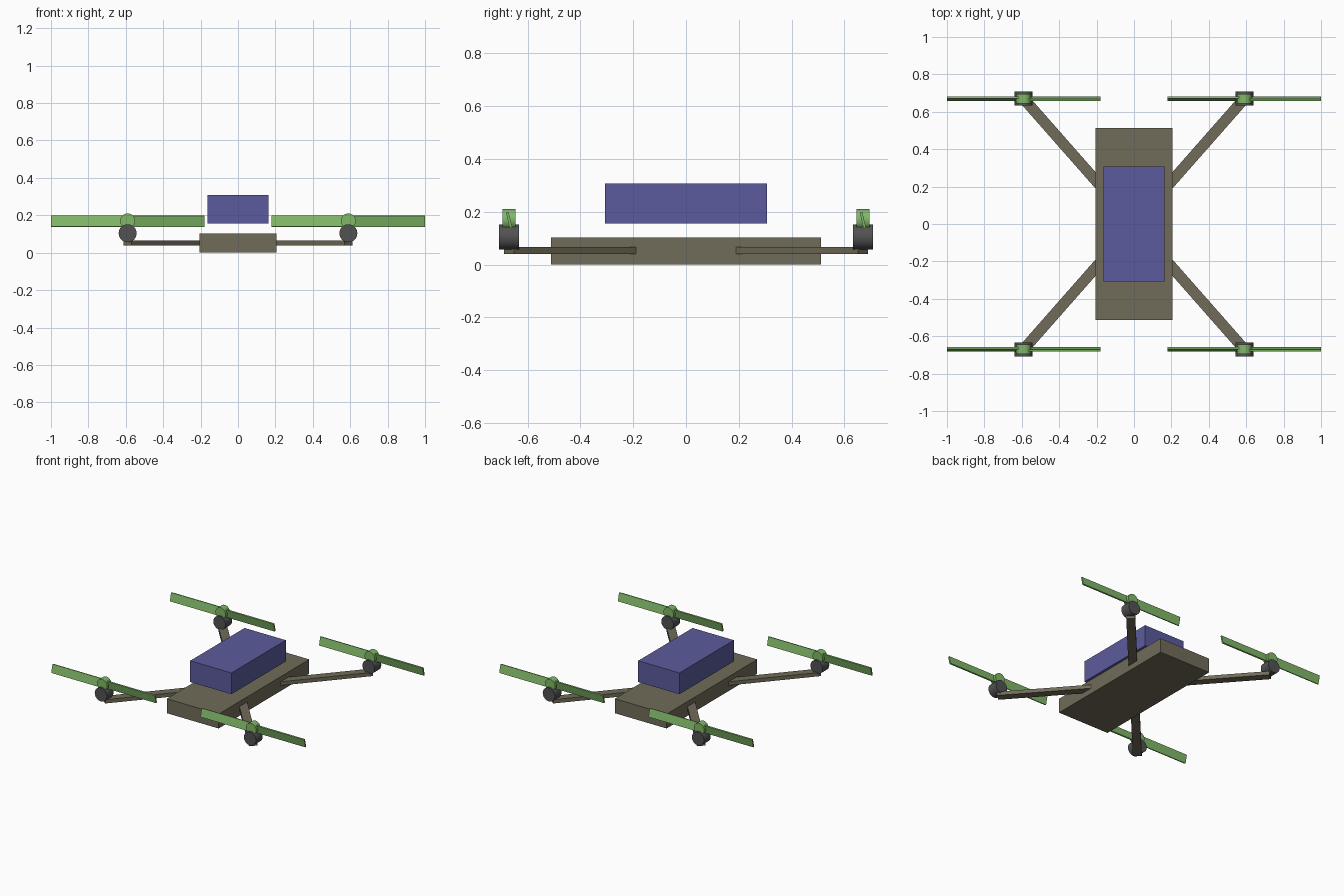
import bpy
from math import radians, atan2, hypot
from mathutils import Matrix

if "Cube" in bpy.data.objects:
    bpy.data.objects.remove(bpy.data.objects["Cube"])


def material(name, rgb):
    m = bpy.data.materials.new(name)
    m.diffuse_color = (*rgb, 1)
    m.use_nodes = True
    m.node_tree.nodes["Principled BSDF"].inputs["Base Color"].default_value = m.diffuse_color
    return m


FRAME = material("frame_olive", (0.165, 0.15, 0.10))
DARK = material("motor_dark", (0.085, 0.085, 0.085))
GREEN = material("blade_green", (0.22, 0.48, 0.14))
BLUE = material("battery_blue", (0.105, 0.105, 0.34))


def box(name, loc, size, mat, rot=(0, 0, 0)):
    bpy.ops.mesh.primitive_cube_add(size=1, location=loc, rotation=rot)
    ob = bpy.context.object
    ob.name = name
    ob.data.transform(Matrix.Diagonal((*size, 1)))
    ob.data.materials.append(mat)
    return ob


def drum(name, loc, radius, depth, mat):
    # Cylinder lying along y
    bpy.ops.mesh.primitive_cylinder_add(vertices=32, radius=radius, depth=depth,
                                        location=loc, rotation=(radians(90), 0, 0))
    ob = bpy.context.object
    ob.name = name
    ob.data.materials.append(mat)
    bpy.ops.object.shade_smooth_by_angle(angle=radians(30))
    return ob


# Central body and the battery floating above it
box("body", (0, 0, 0.0515), (0.41, 1.024, 0.103), FRAME)
box("battery", (0, 0, 0.2315), (0.326, 0.614, 0.152), BLUE)

MX, MY = 0.59, 0.67       # motor position
INNER = 0.25              # arm start, hidden inside the body
reach = hypot(MX, MY)

for sy, end in ((-1, "front"), (1, "back")):
    for sx, side in ((-1, "left"), (1, "right")):
        tag = f"{end}_{side}"
        x, y = sx * MX, sy * MY
        # Diagonal arm
        mid = (reach + INNER) / 2 / reach
        box(f"arm_{tag}", (x * mid, y * mid, 0.053), (reach - INNER, 0.058, 0.027),
            FRAME, (0, 0, atan2(y, x)))
        # Motor and propeller hub
        drum(f"motor_{tag}", (x, y, 0.104), 0.048, 0.075, DARK)
        drum(f"hub_{tag}", (x, y, 0.17), 0.04, 0.05, GREEN)
        # Two blades pitched in opposite directions
        for b in (-1, 1):
            box(f"blade_{tag}_{'left' if b < 0 else 'right'}",
                (x + b * 0.205, y, 0.168), (0.41, 0.01, 0.06), GREEN,
                (radians(13 * b), 0, 0))
